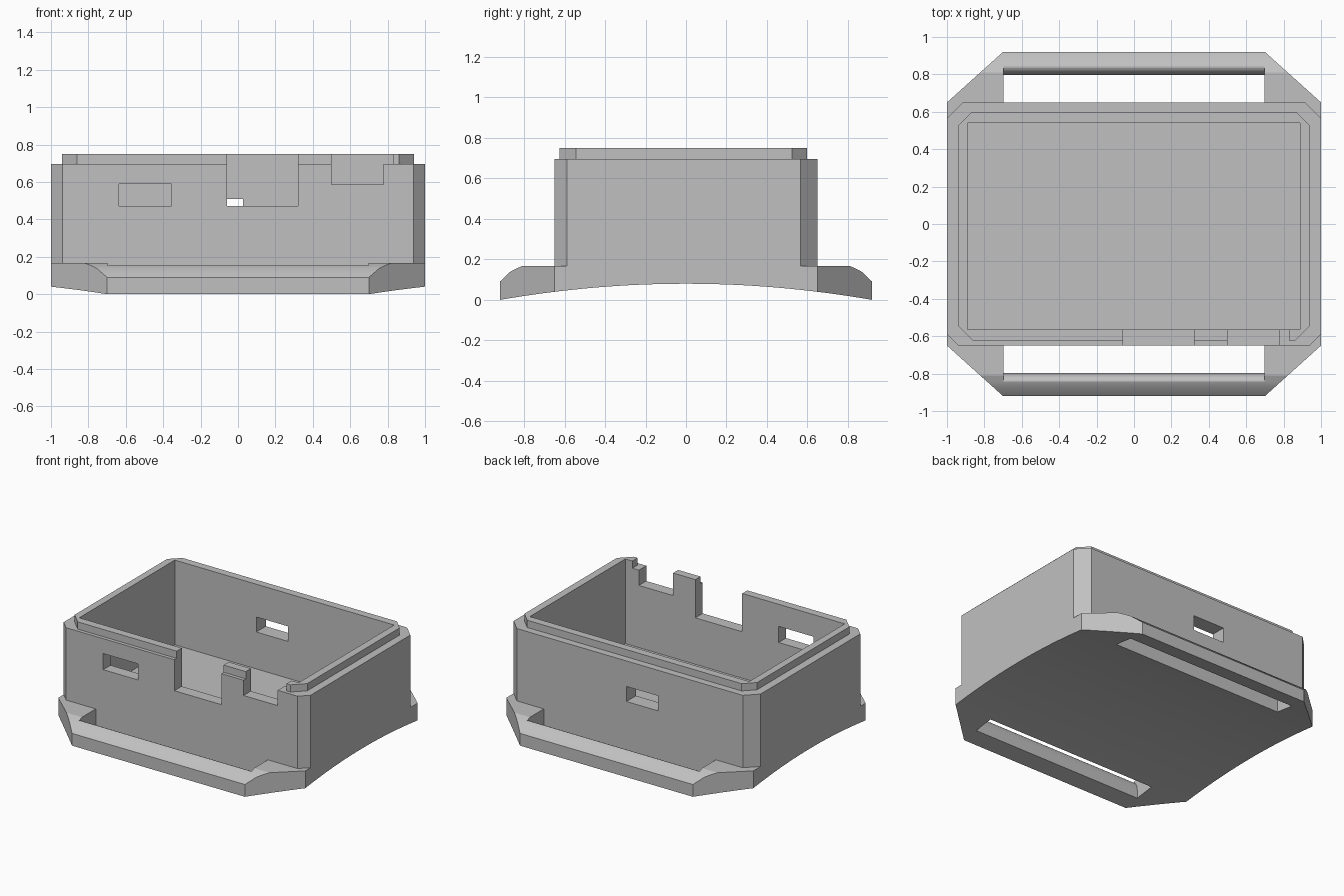
import bpy, bmesh, math
from mathutils import Vector

cube = bpy.data.objects.get("Cube")
if cube:
    bpy.data.objects.remove(cube, do_unlink=True)

grey = bpy.data.materials.new("matte_grey")
grey.use_nodes = True
colour = (0.53, 0.53, 0.53, 1)
grey.diffuse_color = colour
grey.node_tree.nodes["Principled BSDF"].inputs["Base Color"].default_value = colour


def extrude(name, points, depth):
    """Prism from a closed loop of 3D points swept along a vector."""
    bm = bmesh.new()
    face = bm.faces.new([bm.verts.new(p) for p in points])
    swept = bmesh.ops.extrude_face_region(bm, geom=[face])
    verts = [v for v in swept["geom"] if isinstance(v, bmesh.types.BMVert)]
    bmesh.ops.translate(bm, verts=verts, vec=Vector(depth))
    bmesh.ops.recalc_face_normals(bm, faces=bm.faces[:])
    mesh = bpy.data.meshes.new(name)
    bm.to_mesh(mesh)
    bm.free()
    obj = bpy.data.objects.new(name, mesh)
    bpy.context.collection.objects.link(obj)
    mesh.materials.append(grey)
    return obj


def plan(name, outline, low, high):
    return extrude(name, [(x, y, low) for x, y in outline], (0, 0, high - low))


def side(name, profile, half):
    return extrude(name, [(-half, y, z) for y, z in profile], (2 * half, 0, 0))


def block(name, x0, x1, y0, y1, z0, z1):
    return plan(name, [(x0, y0), (x1, y0), (x1, y1), (x0, y1)], z0, z1)


def combine(target, tool, operation):
    mod = target.modifiers.new("join", "BOOLEAN")
    mod.operation, mod.object, mod.solver = operation, tool, "EXACT"
    bpy.context.view_layer.objects.active = target
    bpy.ops.object.modifier_apply(modifier=mod.name)
    bpy.data.objects.remove(tool, do_unlink=True)


def octagon(x, front, back, cut_front, cut_back):
    right = [(x - cut_front, front), (x, front + cut_front),
             (x, back - cut_back), (x - cut_back, back)]
    return right + [(-px, py) for px, py in reversed(right)]


# Base with curved underside and sloping strap lugs
END = 0.92
arc = []
for i in range(33):
    y = -END + 2 * END * i / 32
    arc.append((y, 0.08 * (1 - (y / END) ** 2)))
shoulder = [(END, 0.09), (0.87, 0.138), (0.845, 0.152), (0.81, 0.167)]
top = shoulder + [(-y, z) for y, z in reversed(shoulder)]
case = side("watch_case", arc + top, 1)
corners = [(1, 0.65), (0.7, END), (-0.7, END), (-1, 0.65)]
corners += [(-x, -y) for x, y in corners]
combine(case, plan("lug_outline", corners, -0.5, 0.5), "INTERSECT")

# Strap slots, each leaving a bar with a rounded inner edge
for sign in (-1, 1):
    slot = [(0.65, -0.2), (0.797, -0.2)]
    for i in range(9):
        a = math.pi / 2 * i / 8
        slot.append((0.842 - 0.045 * math.cos(a), 0.08 + 0.073 * math.sin(a)))
    slot += [(0.842, 0.3), (0.65, 0.3)]
    combine(case, side("strap_slot", [(sign * y, z) for y, z in slot], 0.697), "DIFFERENCE")

# Walls and raised lip
walls = plan("walls", octagon(1, -0.65, 0.65, 0.062, 0.085), 0.11, 0.697)
combine(case, walls, "UNION")
lip = plan("lip", octagon(0.942, -0.624, 0.597, 0.08, 0.073), 0.3, 0.75)
combine(case, lip, "UNION")

# Cavity, notches and port openings
cutters = [
    ("cavity", -0.89, 0.887, -0.565, 0.54, 0.13, 1),
    ("wide_notch", -0.06, 0.32, -0.8, -0.5, 0.47, 1),
    ("small_notch", 0.5, 0.777, -0.8, -0.5, 0.585, 1),
    ("lip_gap", 0.7, 0.83, -0.8, -0.5, 0.697, 1),
    ("front_port", -0.637, -0.355, -0.8, -0.5, 0.47, 0.588),
    ("back_port", -0.23, 0.027, 0.45, 0.8, 0.4, 0.51),
]
for name, *bounds in cutters:
    combine(case, block(name, *bounds), "DIFFERENCE")

# Smooth the curves and keep the edges sharp
bpy.ops.object.select_all(action="DESELECT")
case.select_set(True)
bpy.context.view_layer.objects.active = case
bpy.ops.object.shade_smooth_by_angle(angle=math.radians(15))
